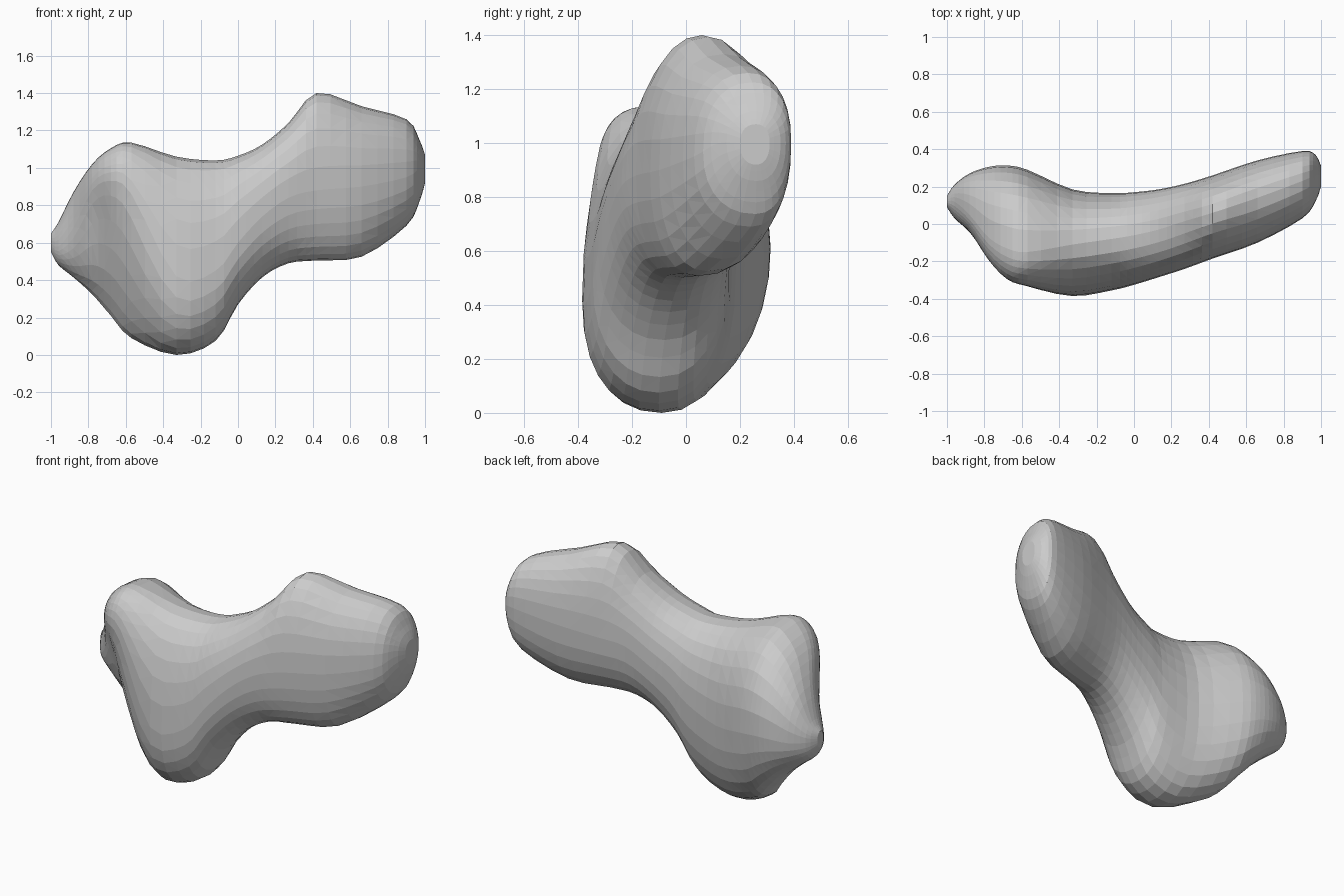
import bpy, bmesh
from math import sin, cos, pi, exp

if "Cube" in bpy.data.objects:
    bpy.data.objects.remove(bpy.data.objects["Cube"])

# Cross-sections along x: x, top(y,z), front(y,z), bottom(y,z), back(y,z)
SECTIONS = [
    (-1.0, .12, .65, .09, .60, .12, .55, .15, .60),
    (-.96, .12, .71, .03, .58, .12, .48, .21, .60),
    (-.88, .05, .87, -.05, .68, .10, .415, .27, .60),
    (-.78, -.07, 1.02, -.20, .88, .08, .325, .305, .61),
    (-.68, -.13, 1.105, -.30, .93, .04, .21, .313, .61),
    (-.57, -.15, 1.135, -.335, .86, -.02, .09, .29, .59),
    (-.33, -.11, 1.06, -.385, .42, -.09, 0, .185, .53),
    (-.12, -.08, 1.04, -.355, .45, -.10, .075, .165, .60),
    (0, -.06, 1.065, -.325, .60, -.08, .27, .17, .70),
    (.13, -.03, 1.125, -.285, .74, -.05, .415, .185, .78),
    (.27, .015, 1.24, -.24, .84, -.02, .49, .215, .87),
    (.42, .06, 1.40, -.185, .88, 0, .505, .26, .90),
    (.66, .14, 1.33, -.10, .90, .08, .525, .34, .95),
    (.90, .23, 1.26, .03, .95, .24, .69, .39, 1.0),
    (.97, .26, 1.15, .12, 1.0, .26, .82, .37, 1.0),
    (1.0, .26, 1.07, .20, 1.0, .26, .92, .31, 1.0),
]
STEPS, SIDES = 3, 28


def blend(a, b, c, d, t):
    return .5 * (2 * b + (c - a) * t + (2 * a - 5 * b + 4 * c - d) * t * t
                 + (3 * b - a - 3 * c + d) * t ** 3)


def resample(rows):
    n, out = len(rows), []
    for i in range(n - 1):
        quad = [rows[min(max(i + k, 0), n - 1)] for k in (-1, 0, 1, 2)]
        for s in range(STEPS):
            out.append([blend(*v, s / STEPS) for v in zip(*quad)])
    out.append(list(rows[-1]))
    return out


def ring(row):
    x, quads, pts = row[0], [row[1:3], row[3:5], row[5:7], row[7:9]], []
    per = SIDES // 4
    for q in range(4):
        a, b = quads[q], quads[(q + 1) % 4]
        full = .88
        if q == 1:              # flat flank between the three left knobs
            full += .6 * exp(-((x + .70) / .16) ** 2)
        if q in (0, 3):         # crest on the right knob
            full += .08 * exp(-((x - .42) / .14) ** 2)
        for k in range(per):
            t = k / per * pi / 2
            c, s = cos(t) ** full, sin(t) ** full
            if q % 2 == 0:      # top to front, bottom to back
                y, z = a[0] + (b[0] - a[0]) * s, b[1] + (a[1] - b[1]) * c
            else:               # front to bottom, back to top
                y, z = b[0] + (a[0] - b[0]) * c, a[1] + (b[1] - a[1]) * s
            # hollow below the upper left knob, on the front only
            facing = max(0, sin(2 * pi * (q * per + k) / SIDES))
            y += .03 * facing * exp(-((x + .74) / .12) ** 2 - ((z - .70) / .2) ** 2)
            pts.append((x, y, max(z, 0)))
    return pts


# Bone body lofted through the sections
bm = bmesh.new()
rings = [[bm.verts.new(p) for p in ring(r)] for r in resample(SECTIONS)]
for a, b in zip(rings, rings[1:]):
    for i in range(SIDES):
        j = (i + 1) % SIDES
        bm.faces.new((a[i], a[j], b[j], b[i]))
bm.faces.new(rings[0])
bm.faces.new(rings[-1])
bmesh.ops.triangulate(bm, faces=bm.faces[:])
bmesh.ops.recalc_face_normals(bm, faces=bm.faces[:])
mesh = bpy.data.meshes.new("bone")
bm.to_mesh(mesh)
bm.free()
bone = bpy.data.objects.new("bone", mesh)
bpy.context.collection.objects.link(bone)
